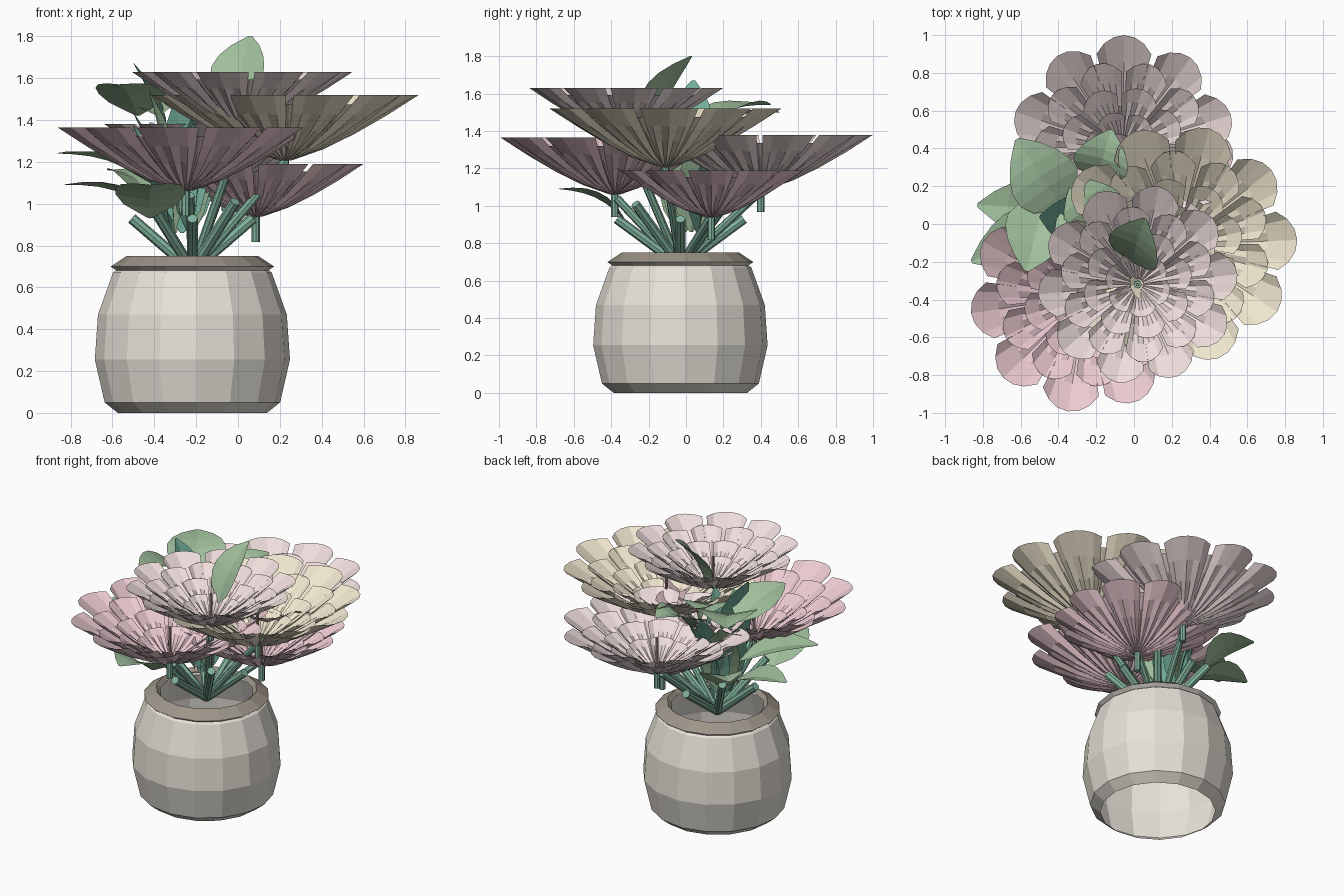
import bpy, math, random
from mathutils import Vector as V

if "Cube" in bpy.data.objects:
    bpy.data.objects.remove(bpy.data.objects["Cube"])

random.seed(4)
TAU = 2 * math.pi


def mat(name, rgb):
    m = bpy.data.materials.new(name)
    m.diffuse_color = (*rgb, 1)
    m.use_nodes = True
    m.node_tree.nodes["Principled BSDF"].inputs["Base Color"].default_value = m.diffuse_color
    return m


CERAMIC = mat("ceramic", (0.80, 0.76, 0.69))
TAUPE = mat("rim_taupe", (0.34, 0.30, 0.25))
PALE = mat("petal_pale", (0.86, 0.73, 0.72))
PINK = mat("petal_pink", (0.84, 0.60, 0.64))
CREAM = mat("petal_cream", (0.88, 0.80, 0.63))
LEAF = mat("leaf_light", (0.36, 0.53, 0.34))
TEAL = mat("leaf_teal", (0.17, 0.42, 0.32))
STEM = mat("stem_green", (0.22, 0.44, 0.33))
BROWN = mat("pistil_brown", (0.30, 0.22, 0.18))


def make(name, verts, faces, material):
    me = bpy.data.meshes.new(name)
    me.from_pydata(verts, [], faces)
    me.materials.append(material)
    ob = bpy.data.objects.new(name, me)
    bpy.context.collection.objects.link(ob)
    return ob


def grid_faces(rows, cols, start=0):
    return [(start + i * cols + j, start + (i + 1) * cols + j,
             start + (i + 1) * cols + j + 1, start + i * cols + j + 1)
            for i in range(rows - 1) for j in range(cols - 1)]


def lathe(name, profile, centre, material, sides=16):
    verts = [(centre[0] + r * math.sin(TAU * k / sides + 0.05),
              centre[1] - r * math.cos(TAU * k / sides + 0.05), z)
             for r, z in profile for k in range(sides)]
    faces = [(i * sides + k, i * sides + (k + 1) % sides,
              (i + 1) * sides + (k + 1) % sides, (i + 1) * sides + k)
             for i in range(len(profile) - 1) for k in range(sides)]
    return make(name, verts, faces, material)


def rod(name, a, b, r, material, sides=8):
    a, b = V(a), V(b)
    q = (b - a).to_track_quat('Z', 'Y')
    verts = [p + q @ V((r * math.cos(TAU * k / sides), r * math.sin(TAU * k / sides), 0))
             for p in (a, b) for k in range(sides)]
    faces = [(k, (k + 1) % sides, sides + (k + 1) % sides, sides + k) for k in range(sides)]
    faces += [tuple(reversed(range(sides))), tuple(range(sides, 2 * sides))]
    return make(name, verts, faces, material)


def flower(name, x, y, top, R, material, turn):
    # Nested bowls of fan-shaped petals: (count, radius, tip height, start)
    depth = 0.49 * R
    base = top - depth
    verts, faces = [], []
    rows, cols = 5, 7
    layers = [(10, 1.0, 1.0, 0.0), (10, 0.78, 0.84, 0.5), (8, 0.55, 0.64, 0.2), (6, 0.33, 0.42, 0.6)]
    for n, rad, high, off in layers:
        for p in range(n):
            a0 = turn + TAU * (p + off) / n
            start = len(verts)
            for i in range(rows):
                t = i / (rows - 1)
                for j in range(cols):
                    v = 2 * j / (cols - 1) - 1
                    r = 0.03 + (R * rad - 0.03) * t * (1 - 0.14 * v * v * t)
                    a = a0 + v * 0.90 * math.pi / n
                    ripple = 0.008 * (-1) ** j * math.sin(math.pi * t)
                    z = base + 0.02 * (1 - rad) + depth * high * t ** 1.2 + ripple
                    verts.append((x + r * math.cos(a), y + r * math.sin(a), z))
            faces += grid_faces(rows, cols, start)
    make(name + "_petals", verts, faces, material)
    rod(name + "_stalk", (x, y, base - 0.12), (x, y, base + 0.03), 0.02, STEM)
    rod(name + "_pistil", (x, y, base), (x, y, base + depth * 0.75), 0.01, BROWN, 6)


def leaf(name, base, tip, width, material, arch=0.05, side=None):
    # Pointed blade with a folded midrib and an arched spine
    base, tip = V(base), V(tip)
    d = tip - base
    s = V(side).normalized() if side else d.cross(V((0, 0, 1))).normalized()
    up = s.cross(d).normalized()
    verts = []
    for i in range(7):
        t = i / 6
        w = width / 2 * max(0.03, math.sin(math.pi * t ** 0.8)) ** 0.75
        for j in range(5):
            v = j / 2 - 1
            verts.append(base + d * t + s * (w * v)
                         + up * (arch * math.sin(math.pi * t) + 0.2 * w * abs(v)))
    make(name, verts, grid_faces(7, 5), material)


# Open-bottomed vase and rim
C = (-0.218, -0.03)
lathe("vase_body", [(0.357, 0), (0.42, 0.05), (0.467, 0.255), (0.452, 0.47),
                    (0.38, 0.67), (0.355, 0.69)], C, CERAMIC)
lathe("vase_flange", [(0.355, 0.675), (0.392, 0.70)], C, CERAMIC)
lathe("vase_rim", [(0.39, 0.70), (0.315, 0.75), (0.29, 0.725)], C, TAUPE)

# Flowers: x, y, rim height, radius
flower("top_flower", 0.02, -0.32, 1.63, 0.53, PALE, 0.1)
flower("cream_flower", 0.225, -0.11, 1.52, 0.64, CREAM, 0.04)
flower("left_flower", -0.25, -0.38, 1.365, 0.62, PINK, 0.15)
flower("back_flower", -0.06, 0.40, 1.38, 0.60, PALE, 0.3)
flower("low_flower", 0.085, 0.135, 1.19, 0.515, PINK, 0.0)

# Stems fanning out of the vase
hub = V((C[0], C[1], 0.68))
for k in range(8):
    a = TAU * k / 8
    end = hub + V((0.29 * math.cos(a), 0.34 * math.sin(a), 0.25 + 0.08 * (k % 2)))
    rod("fan_stem", hub, end, 0.026, STEM)
for end in [(0.02, -0.32, 1.36), (0.225, -0.11, 1.2), (-0.23, -0.37, 1.04),
            (-0.08, 0.38, 1.06), (0.07, 0.13, 0.94)]:
    rod("flower_stem", hub, end, 0.022, STEM)

# Outer leaves
leaf("crown_leaf", (-0.01, -0.20, 1.45), (0.06, 0.03, 1.80), 0.30, LEAF, 0.03, (1, -0.6, 0))
leaf("upper_left_leaf", (-0.38, 0.08, 1.42), (-0.62, 0.45, 1.54), 0.37, LEAF, 0.04)
leaf("mid_left_leaf", (-0.48, 0.12, 1.42), (-0.57, -0.25, 1.57), 0.34, LEAF, 0.03)
leaf("left_arch_leaf", (-0.42, 0.02, 1.10), (-0.86, -0.20, 1.24), 0.30, LEAF, 0.04)
leaf("low_left_leaf", (-0.38, 0.08, 0.94), (-0.83, 0.10, 1.09), 0.30, LEAF, 0.05)
leaf("low_front_leaf", (-0.42, -0.33, 0.93), (-0.42, -0.68, 1.09), 0.34, LEAF, 0.04)
leaf("back_leaf", (-0.20, 0.24, 1.36), (-0.12, 0.50, 1.50), 0.30, LEAF)
leaf("back_low_leaf", (-0.40, 0.2, 1.0), (-0.62, 0.42, 1.16), 0.30, LEAF)
leaf("centre_leaf", (-0.16, -0.02, 1.36), (-0.32, 0.24, 1.47), 0.34, LEAF)
leaf("dark_upright_leaf", (-0.36, 0.02, 1.25), (-0.50, 0.04, 1.67), 0.24, TEAL, 0.03)

# Inner upright leaves
for k in range(10):
    a = TAU * k / 10 + 0.3
    ca, sa = math.cos(a), math.sin(a)
    foot = hub + V((0.06 * ca - 0.05, 0.06 * sa + 0.04, 0.18))
    point = V((-0.29 + 0.22 * ca, 0.07 + 0.18 * sa, 1.36 + 0.18 * random.random()))
    leaf("inner_leaf", foot, point, 0.24, TEAL if k % 3 else LEAF, 0.03)
